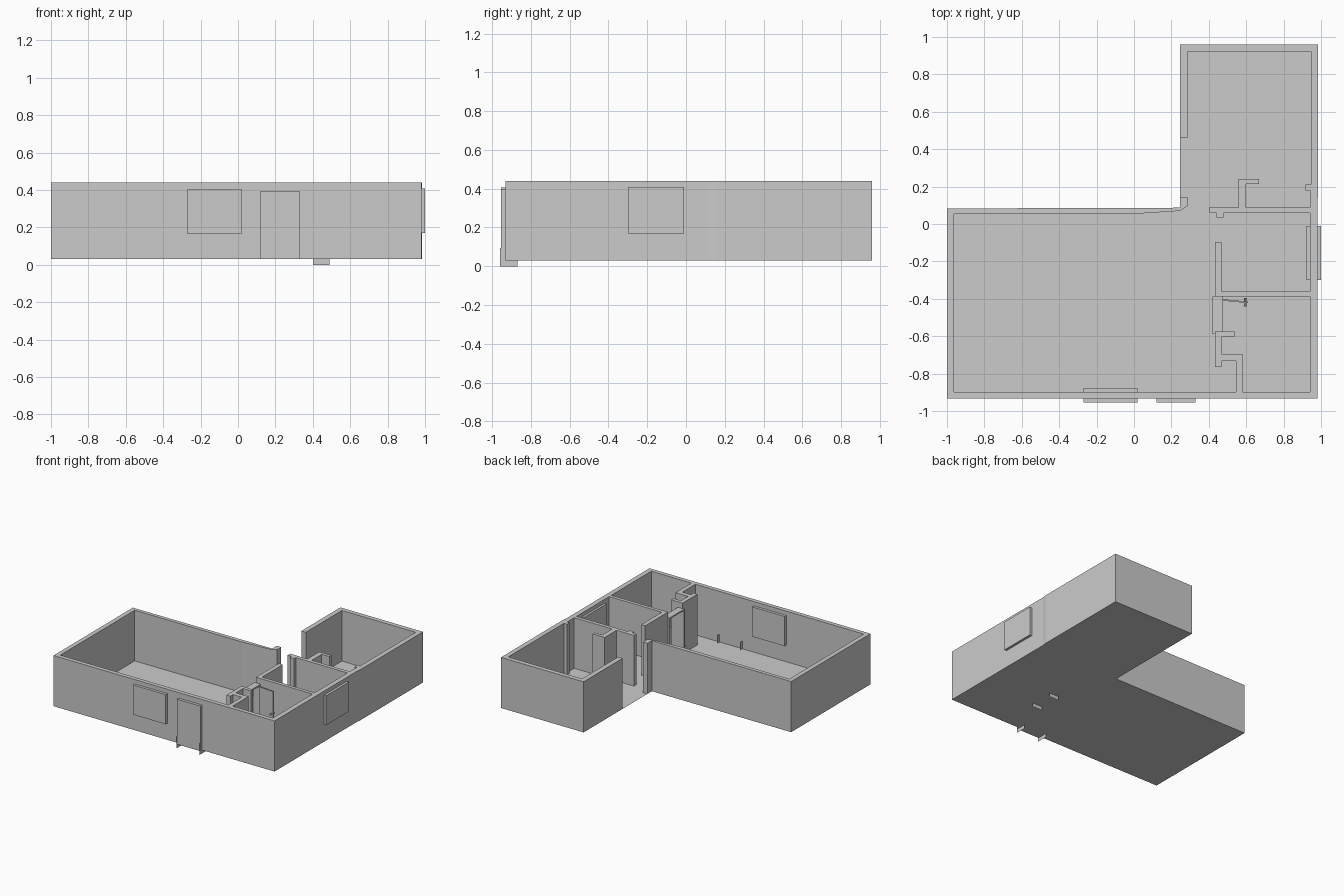
import bpy, bmesh
from mathutils import Vector, Matrix

if "Cube" in bpy.data.objects:
    bpy.data.objects.remove(bpy.data.objects["Cube"])

Z0, Z1 = 0.03, 0.44          # floor level, wall top
DOOR_TOP = 0.395


def finish(name, bm):
    me = bpy.data.meshes.new(name)
    bm.to_mesh(me)
    bm.free()
    ob = bpy.data.objects.new(name, me)
    bpy.context.collection.objects.link(ob)
    return ob


def prism(name, pts, z0=Z0, z1=Z1):
    """Extrude a flat footprint upward; z1 == z0 leaves a flat sheet."""
    bm = bmesh.new()
    face = bm.faces.new([bm.verts.new((x, y, z0)) for x, y in pts])
    if z1 > z0:
        ext = bmesh.ops.extrude_face_region(bm, geom=[face], use_keep_orig=True)
        verts = [v for v in ext["geom"] if isinstance(v, bmesh.types.BMVert)]
        bmesh.ops.translate(bm, verts=verts, vec=(0, 0, z1 - z0))
        bmesh.ops.recalc_face_normals(bm, faces=bm.faces)
    return finish(name, bm)


def box(name, x0, x1, y0, y1, z0=Z0, z1=Z1):
    return prism(name, [(x0, y0), (x1, y0), (x1, y1), (x0, y1)], z0, z1)


def sheet(name, a, b, z0, z1):
    """Thin upright plate between two plan points."""
    bm = bmesh.new()
    bm.faces.new([bm.verts.new(p) for p in
                  ((*a, z0), (*b, z0), (*b, z1), (*a, z1))])
    return finish(name, bm)


# floor sheet
prism("floor", [(-1, -.932), (.98, -.932), (.98, .12), (.985, .16), (.985, .96),
                (.245, .96), (.245, .087), (-1, .083)], Z0, Z0)

# outer wall loop, open at the entrance to the rear wing
prism("outer_wall", [
    (.245, .46), (.245, .96), (.985, .96), (.985, .16), (.98, .12), (.98, -.932),
    (-1, -.932), (-1, .083), (.245, .087), (.245, .145), (.285, .145), (.285, .095),
    (.245, .07), (0, .054), (-.963, .054), (-.963, -.898), (.94, -.898), (.94, .18),
    (.918, .18), (.918, .21), (.946, .21), (.946, .923), (.285, .923), (.285, .46)])

# partition between wing and middle room, with hooked closet wall
prism("rear_partition", [
    (.94, .088), (.6, .088), (.6, .214), (.668, .214), (.668, .24), (.56, .24),
    (.56, .088), (.485, .088), (.485, .09), (.405, .09), (.405, .058), (.44, .058),
    (.44, .034), (.478, .034), (.478, .058), (.94, .058)])

# L-shaped partition of the middle room
prism("middle_partition", [
    (.433, -.096), (.433, -.388), (.94, -.388), (.94, -.36), (.468, -.36), (.468, -.096)])

# stepped partition of the front room
prism("front_partition", [
    (.433, -.575), (.433, -.765), (.468, -.765), (.468, -.732), (.545, -.732),
    (.545, -.898), (.58, -.898), (.58, -.695), (.468, -.695), (.468, -.603),
    (.537, -.603), (.537, -.575)])

# window panels
box("front_window", -.27, .02, -.954, -.876, .165, .405)
box("side_window", .922, 1.0, -.30, -.01, .17, .408)

# front door, with low plates at both sides
box("front_door", .12, .33, -.954, -.898, Z0, DOOR_TOP)
for i, x in enumerate((.123, .327)):
    sheet(f"front_door_plate_{i}", (x, -.96), (x, -.87), 0, .095)

# inner door frame
fx0, fx1, fy0, fy1, t = .42, .475, -.587, -.388, .012
prism_pts = [(fy0, Z0), (fy0 + t, Z0), (fy0 + t, DOOR_TOP - t), (fy1 - t, DOOR_TOP - t),
             (fy1 - t, Z0), (fy1, Z0), (fy1, DOOR_TOP), (fy0, DOOR_TOP)]
frame = prism("inner_door_frame", prism_pts, fx0, fx1)
frame.data.transform(Matrix(((0, 0, 1, 0), (1, 0, 0, 0), (0, 1, 0, 0), (0, 0, 0, 1))))
for i, y in enumerate((fy0 + .003, fy1 - .003)):
    sheet(f"inner_door_plate_{i}", (.40, y), (.49, y), 0, .095)

# inner door leaf, swung open
prism("inner_door_leaf", [(.475, -.41), (.475, -.402), (.61, -.415), (.61, -.423)],
      Z0, DOOR_TOP - t)

# knobs on both sides of the leaf
for i, s in enumerate((-1, 1)):
    bm = bmesh.new()
    bmesh.ops.create_cone(bm, cap_ends=True, segments=10, radius1=.005, radius2=.009,
                          depth=.02,
                          matrix=Matrix.Translation((.595, -.418 + s * .013, .2))
                          @ Vector((0, -s, 0)).to_track_quat('-Z', 'Y').to_matrix().to_4x4())
    finish(f"door_knob_{i}", bm)
